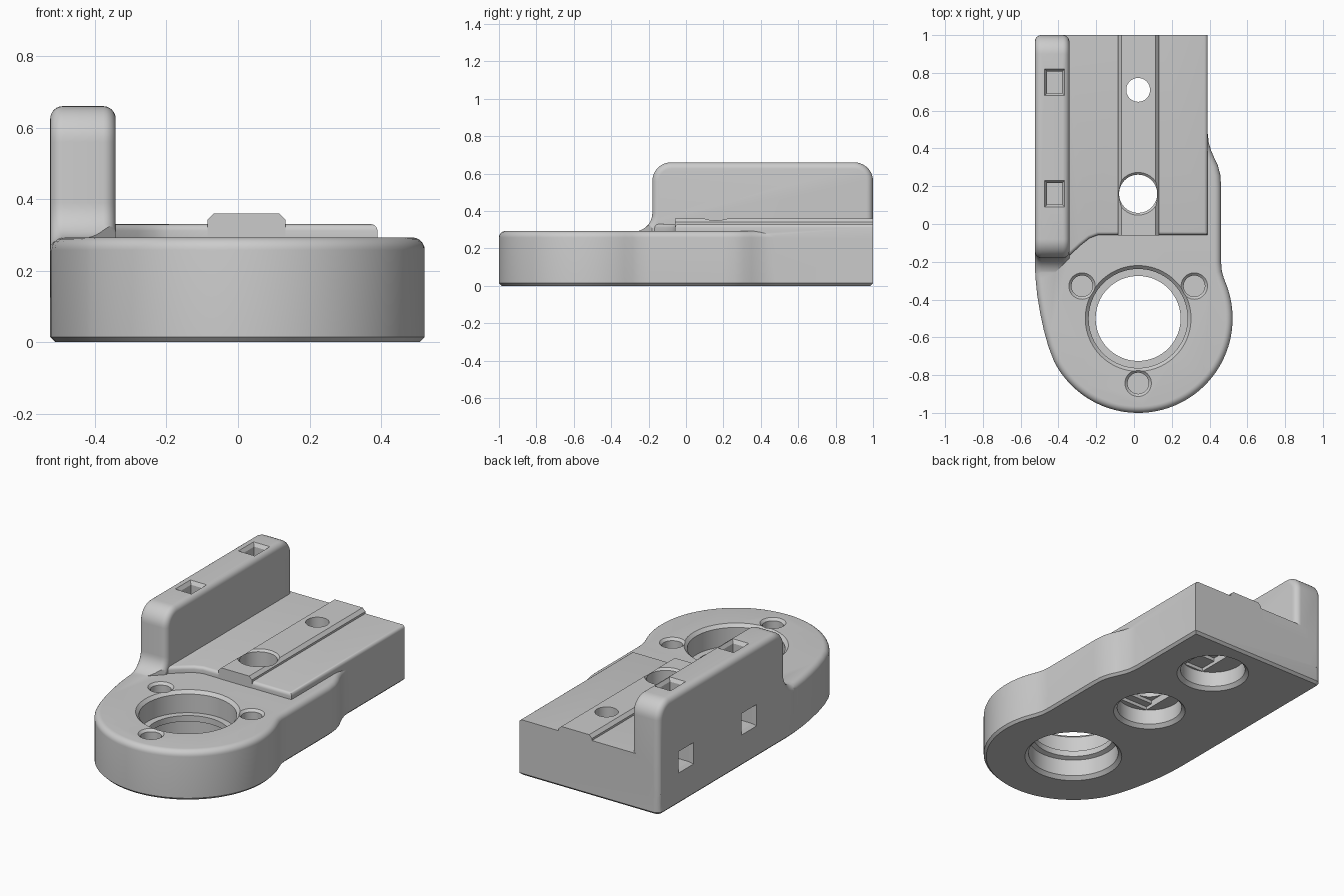
import bpy, bmesh, math
from mathutils import Vector, Matrix

if "Cube" in bpy.data.objects:
    bpy.data.objects.remove(bpy.data.objects["Cube"])

grey = bpy.data.materials.new("grey_plastic")
grey.diffuse_color = (0.6, 0.6, 0.6, 1)
grey.use_nodes = True
grey.node_tree.nodes["Principled BSDF"].inputs["Base Color"].default_value = grey.diffuse_color


def finish(name, bm):
    bmesh.ops.recalc_face_normals(bm, faces=bm.faces)
    me = bpy.data.meshes.new(name)
    bm.to_mesh(me)
    bm.free()
    me.materials.append(grey)
    ob = bpy.data.objects.new(name, me)
    bpy.context.collection.objects.link(ob)
    return ob


def arc(cx, cy, r, a0, a1, n):
    return [(cx + r * math.cos(math.radians(a0 + (a1 - a0) * i / n)),
             cy + r * math.sin(math.radians(a0 + (a1 - a0) * i / n))) for i in range(n + 1)]


def inset(points, d):
    """Move a counter-clockwise outline inwards by d with mitred corners."""
    out, n = [], len(points)
    for i in range(n):
        p, q, r = (Vector(points[(i + k) % n]) for k in (-1, 0, 1))
        u, v = (q - p).normalized(), (r - q).normalized()
        nu, nv = Vector((-u.y, u.x)), Vector((-v.y, v.x))
        out.append(tuple(q + (nu + nv) * (d / (1 + nu.dot(nv)))))
    return out


def prism(points, axis, lo, hi, round_lo=(0, 1), round_hi=(0, 1)):
    """Extrude an outline along z, or a (y, z) outline along x, with rounded rims."""
    put = (lambda p, t: (p[0], p[1], t)) if axis == "z" else (lambda p, t: (t, p[0], p[1]))
    levels = []
    for (w, seg), end, sign in ((round_lo, lo, 1), (round_hi, hi, -1)):
        steps = []
        for i in range(seg + 1 if w else 1):
            a = math.pi / 2 * i / seg
            steps.append((w * (1 - math.sin(a)), end + sign * w * (1 - math.cos(a))))
        levels += steps[::-1] if sign < 0 else steps
    # order the levels along the axis
    levels.sort(key=lambda s: s[1])
    bm = bmesh.new()
    rings = [[bm.verts.new(put(p, t)) for p in inset(points, d)] for d, t in levels]
    n = len(points)
    for a, b in zip(rings, rings[1:]):
        for i in range(n):
            bm.faces.new((a[i], a[(i + 1) % n], b[(i + 1) % n], b[i]))
    bm.faces.new(rings[0])
    bm.faces.new(rings[-1])
    return bm


def lathe(name, cx, cy, profile, n=64):
    """Stack of rings (radius, z), capped at both ends."""
    bm = bmesh.new()
    rings = [[bm.verts.new((x, y, z)) for x, y in arc(cx, cy, r, 0, 360, n)[:-1]] for r, z in profile]
    for p, q in zip(rings, rings[1:]):
        for i in range(n):
            bm.faces.new((p[i], p[(i + 1) % n], q[(i + 1) % n], q[i]))
    bm.faces.new(rings[0])
    bm.faces.new(rings[-1])
    return finish(name, bm)


def box(name, center, size, flare=None):
    """Box; flare=(axis, sign, amount) widens one end."""
    bm = bmesh.new()
    bmesh.ops.create_cube(bm, size=1)
    for v in bm.verts:
        s = Vector(size)
        if flare and v.co[flare[0]] * flare[1] > 0:
            s = Vector([c if i == flare[0] else c + flare[2] for i, c in enumerate(size)])
        v.co = Vector((v.co.x * s.x, v.co.y * s.y, v.co.z * s.z)) + Vector(center)
    return finish(name, bm)


def combine(body, other, op):
    m = body.modifiers.new("bool", 'BOOLEAN')
    m.operation, m.solver, m.object = op, 'EXACT', other
    bpy.context.view_layer.objects.active = body
    bpy.ops.object.modifier_apply(modifier=m.name)
    bpy.data.objects.remove(other)


CX, CY = 0.022, -0.5   # centre of the round head

# base plate with round head and right-hand lobe
outline = arc(CX, CY, 0.5, 207, 380, 60)
outline += [(0.475, -0.285), (0.465, -0.25), (0.461, -0.20), (0.461, 0.20), (0.457, 0.26),
            (0.444, 0.31), (0.425, 0.35), (0.408, 0.39), (0.396, 0.43), (0.39, 0.48), (0.39, 1)]
outline += arc(-0.487, 0.962, 0.038, 90, 180, 5)
outline += [(-0.525, -0.20), (-0.521, -0.29), (-0.512, -0.38), (-0.497, -0.47),
            (-0.478, -0.56), (-0.453, -0.65)]
body = finish("bracket_body", prism(outline, "z", 0, 0.293, (0.014, 1), (0.035, 6)))

# raised deck, rounded along its rim and cut square at the back
deck = [(-0.43, -0.17), (-0.345, -0.17), (-0.28, -0.11), (-0.235, -0.075), (-0.19, -0.058),
        (0.39, -0.058), (0.39, 1.1), (-0.43, 1.1)]
deck_ob = finish("deck", prism(deck, "z", 0.1, 0.33, (0, 1), (0.018, 4)))
combine(deck_ob, box("deck_trim", (0, 1.25, 0.3), (2, 0.5, 1)), 'DIFFERENCE')
combine(body, deck_ob, 'UNION')

# chamfered guide rail along the deck
rail = [(-0.085, 0.2), (0.133, 0.2), (0.133, 0.342), (0.115, 0.36), (-0.067, 0.36), (-0.085, 0.342)]
bm = prism(rail, "z", -0.06, 1.0)
bm.transform(Matrix(((1, 0, 0, 0), (0, 0, 1, 0), (0, 1, 0, 0), (0, 0, 0, 1))))
combine(body, finish("guide_rail", bm), 'UNION')

# upright side wall with rounded top corners and a curved foot, trimmed on the slant
wall = [(1, 0.1)] + arc(0.90, 0.56, 0.10, 0, 90, 10) + arc(-0.08, 0.56, 0.10, 90, 180, 10)
wall += arc(-0.28, 0.39, 0.10, 0, -90, 10) + [(-0.28, 0.1)]
wall_ob = finish("side_wall", prism(wall, "x", -0.525, -0.342, (0.035, 6), (0.035, 6)))
slant = [(-0.30, -0.14), (-0.46, -0.30), (-0.46, -0.4), (-0.30, -0.4)]
combine(wall_ob, finish("foot_trim", prism(slant, "z", 0.05, 0.7)), 'DIFFERENCE')
combine(body, wall_ob, 'UNION')

# stepped bearing bore in the head
combine(body, lathe("head_bore", CX, CY, [
    (0.28, -0.01), (0.27, 0), (0.25, 0.02), (0.25, 0.12), (0.225, 0.13), (0.225, 0.165),
    (0.262, 0.165), (0.262, 0.275), (0.28, 0.293), (0.28, 0.35)], 80), 'DIFFERENCE')

# three blind screw recesses round the bore
for a in (30, 150, 270):
    x = CX + 0.343 * math.cos(math.radians(a))
    y = CY + 0.343 * math.sin(math.radians(a))
    combine(body, lathe("screw_recess", x, y, [
        (0.056, 0.225), (0.056, 0.279), (0.07, 0.293), (0.07, 0.325)], 40), 'DIFFERENCE')

# two deck holes, counterbored from below with stepped slots
for y, r, chamfer in ((0.16, 0.102, 0.012), (0.71, 0.064, 0)):
    combine(body, lathe("counterbore", CX, y, [(0.21, -0.01), (0.20, 0), (0.18, 0.02), (0.18, 0.11)]),
            'DIFFERENCE')
    half = math.sqrt(0.179 ** 2 - r * r)
    combine(body, box("bore_slot", (CX, y, 0.105), (2 * r, 2 * half, 0.05)), 'DIFFERENCE')
    combine(body, box("bore_square", (CX, y, 0.125), (2 * r, 2 * r, 0.05)), 'DIFFERENCE')
    combine(body, lathe("deck_hole", CX, y, [
        (r - 0.001, 0.05), (r - 0.001, 0.36 - chamfer), (r + chamfer, 0.361), (r + chamfer, 0.4)]),
        'DIFFERENCE')

# square channels entering the wall top and leaving through its left side
for y in (0.75, 0.16):
    combine(body, box("channel_down", (-0.42, y, 0.45), (0.08, 0.115, 0.50)), 'DIFFERENCE')
    combine(body, box("channel_out", (-0.49, y, 0.25), (0.20, 0.115, 0.10)), 'DIFFERENCE')
    combine(body, box("top_flare", (-0.42, y, 0.655), (0.08, 0.115, 0.03), (2, 1, 0.04)), 'DIFFERENCE')
    combine(body, box("side_flare", (-0.52, y, 0.25), (0.03, 0.115, 0.10), (0, -1, 0.04)), 'DIFFERENCE')

bpy.ops.object.select_all(action='DESELECT')
body.select_set(True)
bpy.context.view_layer.objects.active = body
bpy.ops.object.shade_smooth_by_angle(angle=math.radians(30))
